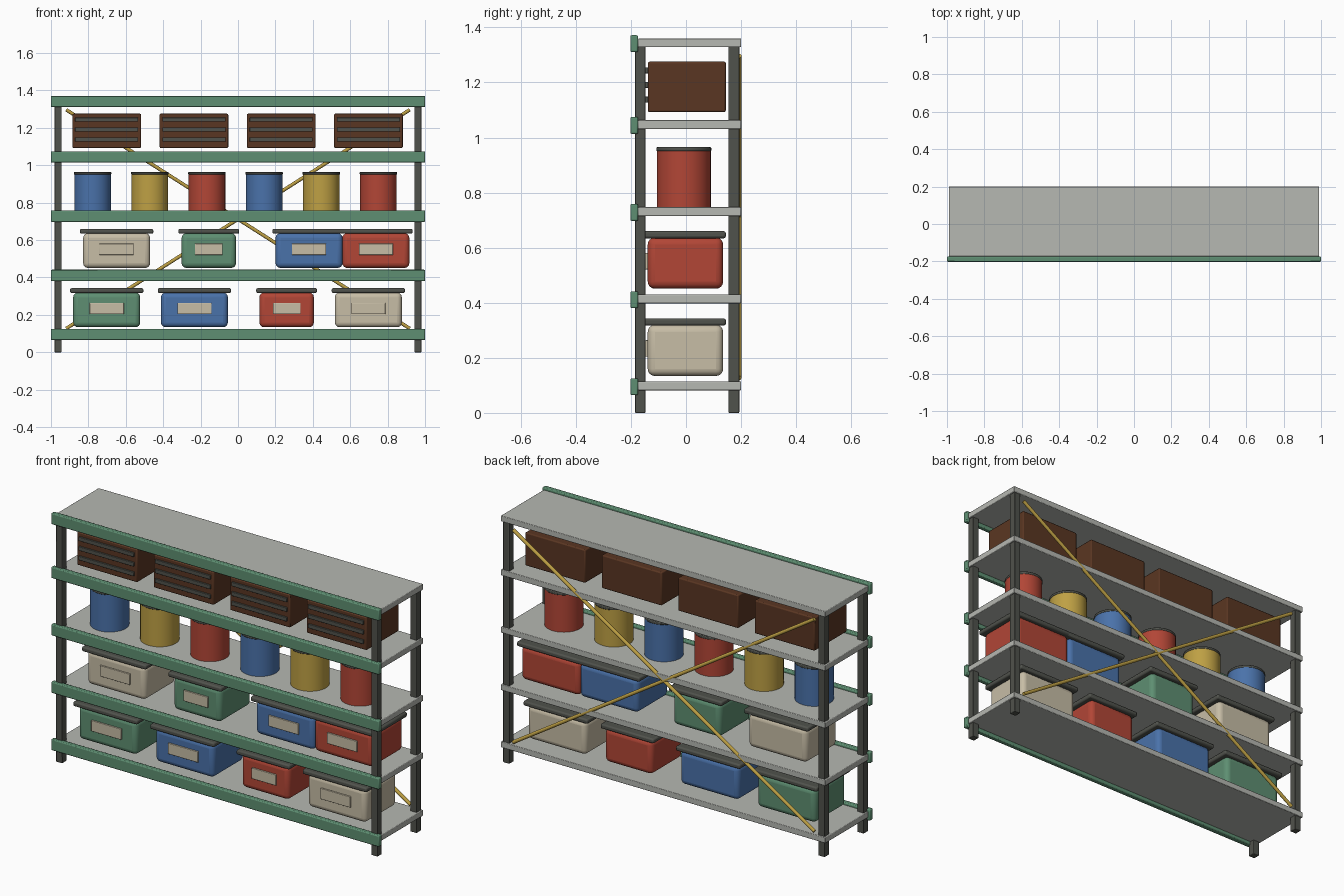
import bpy
import math
from mathutils import Vector

cube = bpy.data.objects.get("Cube")
if cube:
    bpy.data.objects.remove(cube, do_unlink=True)


def material(name, r, g, b):
    """Flat material from a display colour, stored as linear values."""
    rgba = [((c / 255 + 0.055) / 1.055) ** 2.4 for c in (r, g, b)] + [1]
    m = bpy.data.materials.new(name)
    m.use_nodes = True
    m.diffuse_color = rgba
    m.node_tree.nodes["Principled BSDF"].inputs["Base Color"].default_value = rgba
    return m


GREY = material("shelf grey", 182, 184, 178)
DARK = material("dark steel", 80, 82, 76)
GREEN = material("green", 94, 143, 114)
BEIGE = material("beige", 199, 189, 166)
BLUE = material("blue", 74, 114, 170)
RED = material("red", 178, 70, 54)
YELLOW = material("yellow", 190, 160, 68)
BROWN = material("brown", 90, 54, 34)


def finish(obj, name, mat, bevel, segments):
    obj.name = name
    obj.data.materials.append(mat)
    if bevel:
        mod = obj.modifiers.new("soft edges", "BEVEL")
        mod.width = bevel
        mod.segments = segments
        mod.limit_method = "ANGLE"
    bpy.ops.object.shade_smooth_by_angle(angle=math.radians(40))
    return obj


def box(name, mat, centre, size, bevel=0.0, segments=2):
    bpy.ops.mesh.primitive_cube_add(size=1, location=centre)
    obj = bpy.context.object
    obj.scale = size
    bpy.ops.object.transform_apply(location=False, rotation=False, scale=True)
    return finish(obj, name, mat, bevel, segments)


def rod(name, mat, start, end, radius, sides=40, bevel=0.0):
    a, b = Vector(start), Vector(end)
    bpy.ops.mesh.primitive_cylinder_add(
        vertices=sides, radius=radius, depth=(b - a).length, location=(a + b) / 2)
    obj = bpy.context.object
    obj.rotation_euler = (b - a).to_track_quat("Z", "Y").to_euler()
    return finish(obj, name, mat, bevel, 2)


# Frame: four posts, shelves with front beams, crossed back braces
for side, x in (("left", 0.962), ("right", -0.962)):
    for end, y in (("front", -0.166), ("back", 0.174)):
        box(f"{end}_{side}_post", DARK, (x, y, 0.67), (0.038, 0.039, 1.34), 0.003)
    rod(f"back_brace_{side}", YELLOW, (x * 0.955, 0.192, 0.127),
        (-x * 0.955, 0.192, 1.297), 0.0095, 12)

for i, z in enumerate((0.098, 0.414, 0.731, 1.047, 1.344)):
    box(f"shelf_{i + 1}", GREY, (0, 0.013, z), (1.98, 0.374, 0.032), 0.003)
    box(f"front_beam_{i + 1}", GREEN, (0, -0.188, z - 0.003), (2.0, 0.028, 0.061), 0.005)


# Storage bins with overhanging lids and front labels
def storage_bin(tag, mat, x, z, width):
    box(f"bin_body_{tag}", mat, (x, -0.002, z + 0.093), (width, 0.274, 0.186), 0.026, 4)
    box(f"bin_lid_{tag}", DARK, (x, -0.006, z + 0.196), (width + 0.034, 0.302, 0.026), 0.008, 2)
    box(f"bin_label_{tag}", BEIGE, (x, -0.143, z + 0.1), (width * 0.51, 0.009, 0.06), 0.002)


WIDE, NARROW = 0.358, 0.291
rows = {
    0.134: [(GREEN, -0.702, WIDE), (BLUE, -0.233, WIDE),
            (RED, 0.26, NARROW), (BEIGE, 0.697, WIDE)],
    0.451: [(BEIGE, -0.649, WIDE), (GREEN, -0.156, NARROW),
            (BLUE, 0.38, WIDE), (RED, 0.737, WIDE)],
}
for row, (z, bins) in enumerate(rows.items()):
    for n, (mat, x, width) in enumerate(bins):
        storage_bin(f"{row + 1}_{n + 1}", mat, x, z, width)

# Round cans with thin dark lids
for n in range(6):
    x = -0.777 + n * 0.3055
    rod(f"can_{n + 1}", (BLUE, YELLOW, RED)[n % 3],
        (x, -0.008, 0.747), (x, -0.008, 0.954), 0.098)
    rod(f"can_lid_{n + 1}", DARK, (x, -0.008, 0.95), (x, -0.008, 0.965), 0.1, 40, 0.004)

# Brown crates with three dark slats on the front
for n in range(4):
    x = -0.702 + n * 0.4665
    box(f"crate_{n + 1}", BROWN, (x, 0.003, 1.184), (0.367, 0.283, 0.183), 0.006)
    for k in range(3):
        box(f"crate_{n + 1}_slat_{k + 1}", DARK, (x, -0.1425, 1.138 + k * 0.053),
            (0.337, 0.011, 0.022), 0.002)
